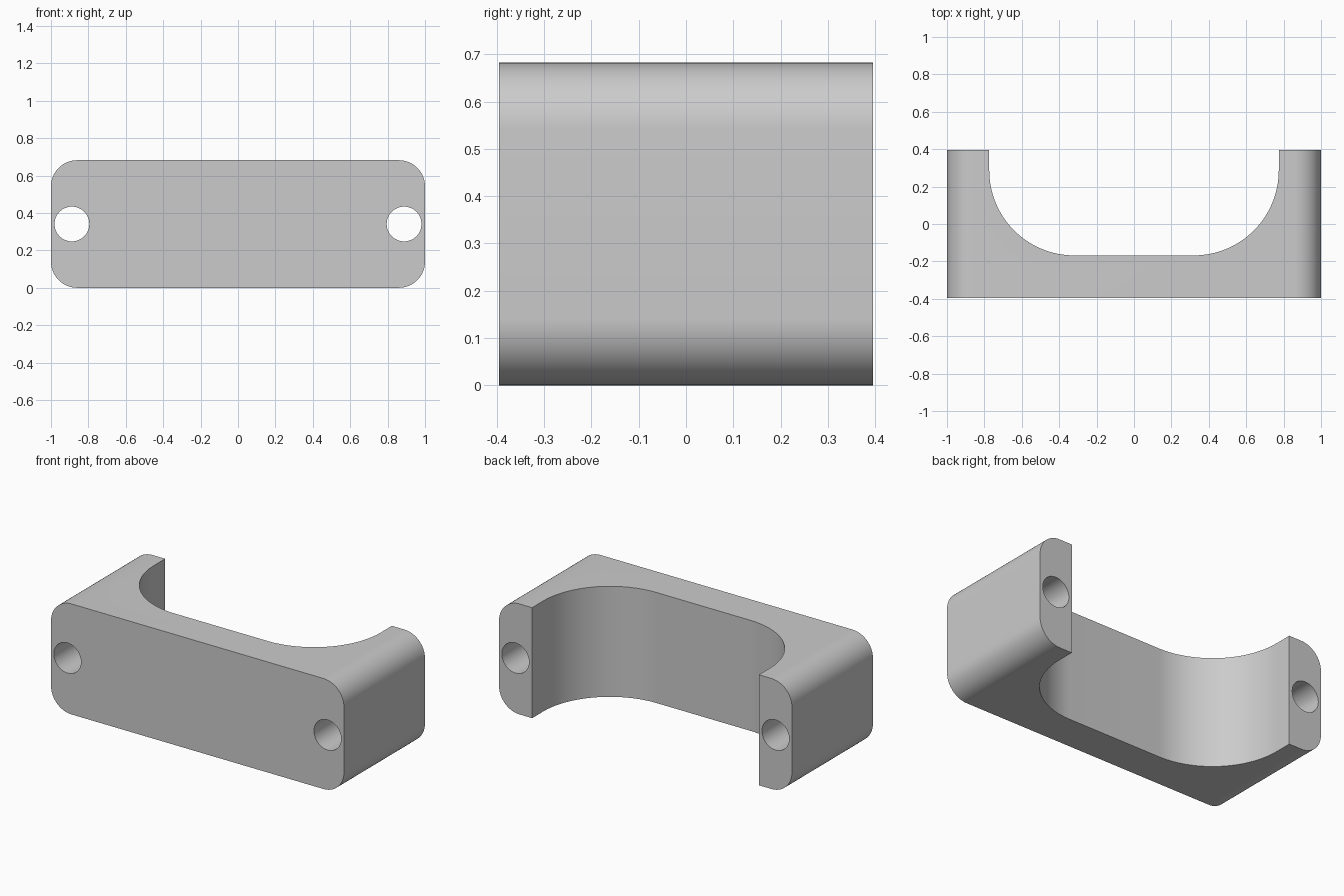
import bpy, bmesh
from math import sin, cos, pi, radians
from mathutils import Vector

if "Cube" in bpy.data.objects:
    bpy.data.objects.remove(bpy.data.objects["Cube"])

HALF_X, HALF_Y, HEIGHT = 1.0, 0.395, 0.682
CORNER_R = 0.14
POCKET_X, POCKET_FLOOR, POCKET_R = 0.774, -0.168, 0.455
HOLE_X, HOLE_R = 0.888, 0.093


def arc(cx, cy, r, start, end, n):
    """Points on an arc, angles in degrees."""
    return [(cx + r * cos(radians(start + (end - start) * i / n)),
             cy + r * sin(radians(start + (end - start) * i / n))) for i in range(n + 1)]


def prism(name, points, direction):
    """Extrude a closed outline of 3D points along a direction."""
    bm = bmesh.new()
    face = bm.faces.new([bm.verts.new(p) for p in points])
    new = bmesh.ops.extrude_face_region(bm, geom=[face])["geom"]
    bmesh.ops.translate(bm, vec=Vector(direction),
                        verts=[v for v in new if isinstance(v, bmesh.types.BMVert)])
    bmesh.ops.recalc_face_normals(bm, faces=bm.faces)
    mesh = bpy.data.meshes.new(name)
    bm.to_mesh(mesh)
    bm.free()
    obj = bpy.data.objects.new(name, mesh)
    bpy.context.collection.objects.link(obj)
    return obj


# Block: rounded rectangle extruded from front to back
ix, lo, hi = HALF_X - CORNER_R, CORNER_R, HEIGHT - CORNER_R
outline = (arc(ix, lo, CORNER_R, -90, 0, 16) + arc(ix, hi, CORNER_R, 0, 90, 16)
           + arc(-ix, hi, CORNER_R, 90, 180, 16) + arc(-ix, lo, CORNER_R, 180, 270, 16))
block = prism("clamp_bracket", [(x, -HALF_Y, z) for x, z in outline], (0, 2 * HALF_Y, 0))

# Pocket: U-shaped opening through the full height, open to the back
px, py = POCKET_X - POCKET_R, POCKET_FLOOR + POCKET_R
u_shape = (arc(-px, py, POCKET_R, 180, 270, 32) + arc(px, py, POCKET_R, 270, 360, 32)
           + [(POCKET_X, 0.6), (-POCKET_X, 0.6)])
cutters = [prism("pocket_cutter", [(x, y, -0.2) for x, y in u_shape], (0, 0, HEIGHT + 0.4))]

# Bolt holes from front to back
for side, label in ((-1, "left"), (1, "right")):
    circle = arc(side * HOLE_X, HEIGHT / 2, HOLE_R, 0, 360, 48)[:-1]
    cutters.append(prism(label + "_hole_cutter", [(x, -0.6, z) for x, z in circle], (0, 1.2, 0)))

# Cut, then discard the cutters
bpy.context.view_layer.objects.active = block
block.select_set(True)
for cutter in cutters:
    cutter.hide_render = True
    mod = block.modifiers.new(cutter.name, "BOOLEAN")
    mod.operation, mod.solver, mod.object = "DIFFERENCE", "EXACT", cutter
    bpy.ops.object.modifier_apply(modifier=mod.name)
    bpy.data.objects.remove(cutter)

bpy.ops.object.shade_smooth_by_angle(angle=radians(30))
